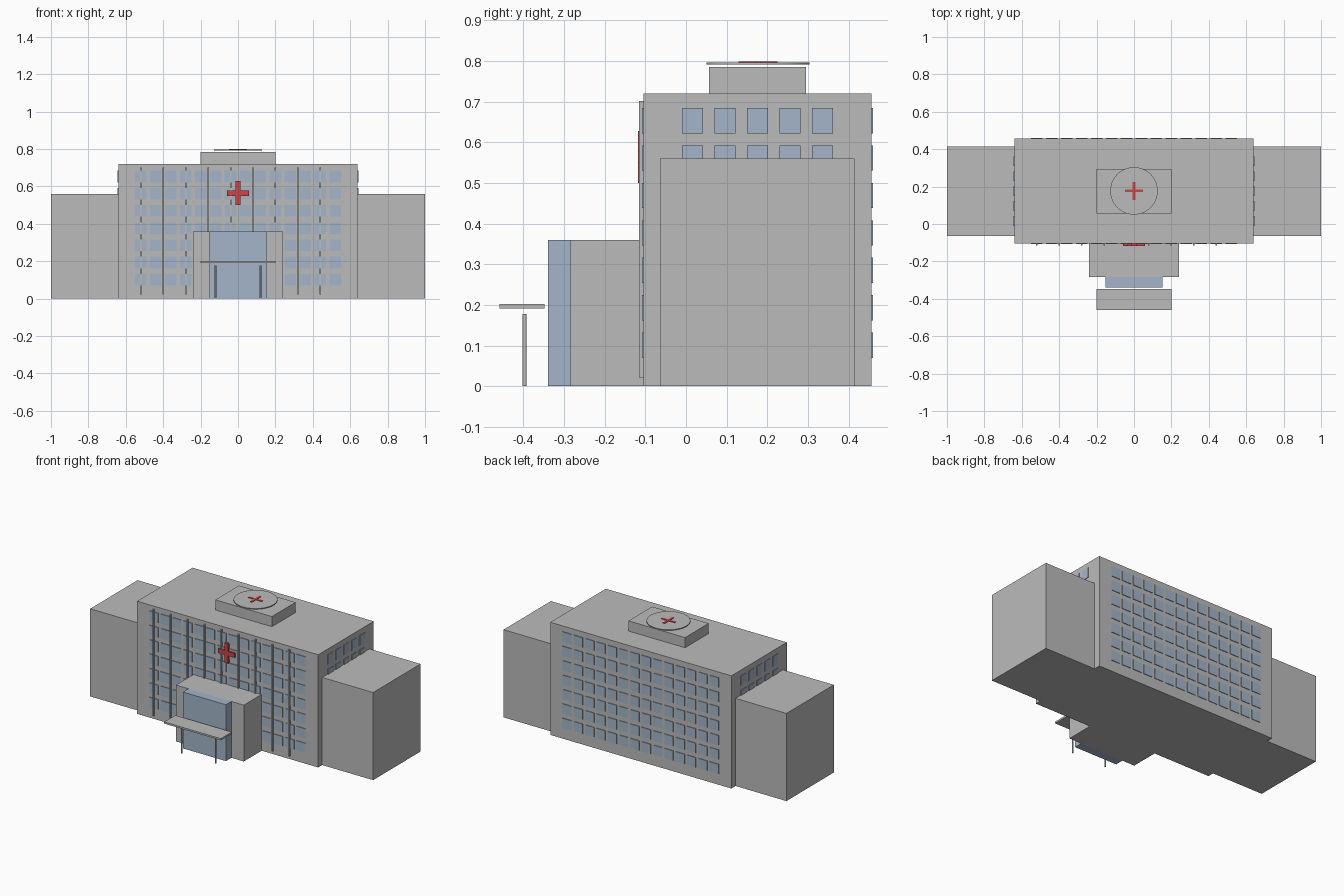
import bpy, bmesh
from mathutils import Matrix, Vector

if "Cube" in bpy.data.objects:
    bpy.data.objects.remove(bpy.data.objects["Cube"])


def material(name, r, g, b):
    m = bpy.data.materials.new(name)
    m.diffuse_color = (r, g, b, 1)
    m.use_nodes = True
    m.node_tree.nodes["Principled BSDF"].inputs["Base Color"].default_value = m.diffuse_color
    return m


GREY = material("concrete grey", 0.5, 0.5, 0.5)
GLASS = material("window blue", 0.37, 0.46, 0.59)
RED = material("cross red", 0.6, 0.06, 0.06)


def finish(name, bm, mat):
    me = bpy.data.meshes.new(name)
    bm.to_mesh(me)
    bm.free()
    me.materials.append(mat)
    ob = bpy.data.objects.new(name, me)
    bpy.context.collection.objects.link(ob)
    return ob


def boxes(name, mat, ranges):
    """One object made of boxes, each given as (x0, x1, y0, y1, z0, z1)."""
    bm = bmesh.new()
    for x0, x1, y0, y1, z0, z1 in ranges:
        mid = Vector((x0 + x1, y0 + y1, z0 + z1)) / 2
        size = Matrix.Diagonal((x1 - x0, y1 - y0, z1 - z0, 1))
        bmesh.ops.create_cube(bm, size=1, matrix=Matrix.Translation(mid) @ size)
    return finish(name, bm, mat)


def cylinder(name, mat, x, y, z0, z1, r, sides):
    bm = bmesh.new()
    bmesh.ops.create_cone(bm, cap_ends=True, segments=sides, radius1=r, radius2=r,
                          depth=z1 - z0, matrix=Matrix.Translation((x, y, (z0 + z1) / 2)))
    ob = finish(name, bm, mat)
    for p in ob.data.polygons:
        p.use_smooth = len(p.vertices) == 4
    for e in ob.data.edges:  # keep cap rims sharp
        a, b = (ob.data.vertices[i].co.z for i in e.vertices)
        e.use_edge_sharp = abs(a - b) < 1e-6
    return ob


def cross(name, points, w):
    """Plus-shaped prism; points(u, v) maps the outline to (front, back) positions."""
    s = 1
    outline = [(w, w), (w, s), (-w, s), (-w, w), (-s, w), (-s, -w),
               (-w, -w), (-w, -s), (w, -s), (w, -w), (s, -w), (s, w)]
    bm = bmesh.new()
    pairs = [[bm.verts.new(p) for p in points(u, v)] for u, v in outline]
    bm.faces.new([p[0] for p in pairs])
    bm.faces.new([p[1] for p in reversed(pairs)])
    for a, b in zip(pairs, pairs[1:] + pairs[:1]):
        bm.faces.new((a[0], a[1], b[1], b[0]))
    bmesh.ops.recalc_face_normals(bm, faces=bm.faces)
    return finish(name, bm, RED)


# Main masses
Y0, Y1, XW = -0.104, 0.456, 0.64
boxes("main_block", GREY, [(-XW, XW, Y0, Y1, 0, 0.72)])
boxes("left_wing", GREY, [(-1, -XW, -0.064, 0.414, 0, 0.56)])
boxes("right_wing", GREY, [(XW, 1, -0.064, 0.414, 0, 0.56)])

# Windows, as thin plates on each wall
rows = [0.101 + 0.092 * i for i in range(7)]
cols = [-0.52 + 0.08 * i for i in range(14)]
H, T = 0.031, 0.004
boxes("front_windows", GLASS,
      [(x - H, x + H, Y0 - T, Y0 + T, z - H, z + H) for x in cols for z in rows
       if not (abs(x) < 0.22 and z < 0.33)])
boxes("back_windows", GLASS,
      [(x - H, x + H, Y1 - T, Y1 + T, z - H, z + H) for x in cols for z in rows])
for side, name in ((-1, "left_windows"), (1, "right_windows")):
    boxes(name, GLASS,
          [(side * XW - T, side * XW + T, y - 0.026, y + 0.026, z - H, z + H)
           for y in (0.016, 0.096, 0.176, 0.256, 0.336) for z in rows[5:]])

# Vertical fins on the front wall
boxes("front_fins", GREY,
      [(x - 0.004, x + 0.004, Y0 - 0.012, Y0, 0.022, 0.702)
       for x in (-0.52 + 0.12 * i for i in range(9))])

# Entrance, canopy and posts
boxes("entrance_block", GREY, [(-0.24, 0.24, -0.284, Y0, 0, 0.36)])
boxes("entrance_glass", GLASS, [(-0.152, 0.152, -0.339, -0.284, 0, 0.36)])
boxes("canopy", GREY, [(-0.2, 0.2, -0.459, -0.348, 0.191, 0.202)])
for x, name in ((-0.12, "left_post"), (0.12, "right_post")):
    cylinder(name, GREY, x, -0.397, 0, 0.178, 0.005, 12)

# Roof structure and helipad
boxes("roof_house", GREY, [(-0.2, 0.2, 0.057, 0.295, 0.72, 0.785)])
cylinder("helipad", GREY, 0, 0.177, 0.791, 0.796, 0.127, 48)

# Red crosses on the helipad and front wall
cross("helipad_cross",
      lambda u, v: [(u * 0.048, 0.177 + v * 0.048, z) for z in (0.795, 0.799)], 0.15)
cross("front_cross",
      lambda u, v: [(u * 0.058, y, 0.564 + v * 0.064) for y in (Y0 - 0.0135, Y0)], 0.22)
